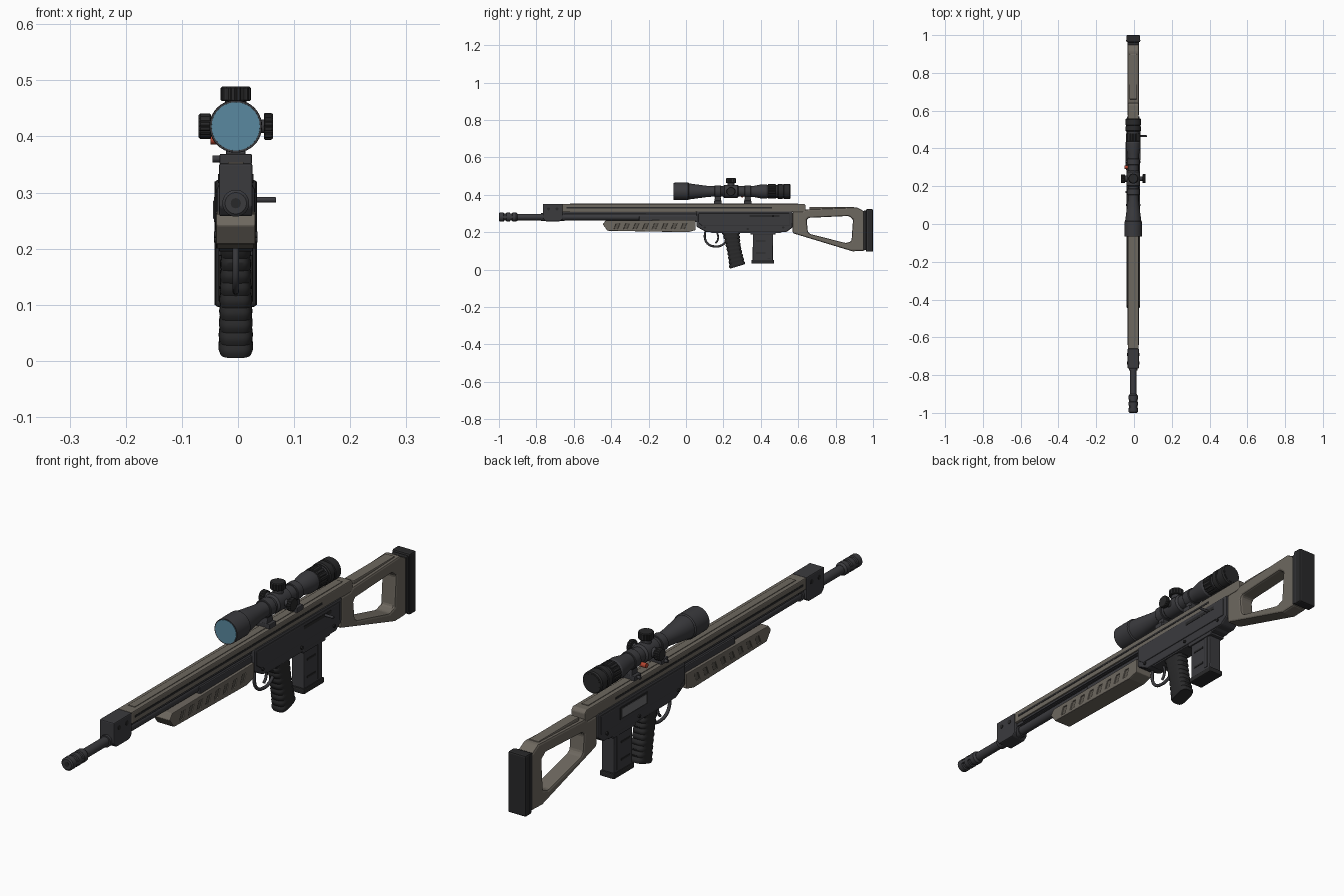
import bpy, bmesh, math
from mathutils import Vector, Matrix

if "Cube" in bpy.data.objects:
    bpy.data.objects.remove(bpy.data.objects["Cube"])

XC = -0.004  # the body sits slightly left because the bolt handle sticks out


def material(name, r, g, b):
    m = bpy.data.materials.new(name)
    m.diffuse_color = (r, g, b, 1)
    m.use_nodes = True
    m.node_tree.nodes["Principled BSDF"].inputs["Base Color"].default_value = m.diffuse_color
    return m


TAN = material("tan", 0.155, 0.138, 0.115)
SLOT = material("slot", 0.10, 0.09, 0.075)
DARK = material("dark_metal", 0.043, 0.043, 0.048)
BLACK = material("black", 0.022, 0.022, 0.023)
STEEL = material("steel", 0.16, 0.16, 0.17)
GLASS = material("glass", 0.10, 0.25, 0.35)
RED = material("red", 0.45, 0.06, 0.03)


def finish(name, bm, mat, bevel=0, smooth=True):
    bmesh.ops.recalc_face_normals(bm, faces=bm.faces)
    me = bpy.data.meshes.new(name)
    bm.to_mesh(me)
    bm.free()
    ob = bpy.data.objects.new(name, me)
    bpy.context.collection.objects.link(ob)
    me.materials.append(mat)
    if smooth:
        bpy.context.view_layer.objects.active = ob
        ob.select_set(True)
        bpy.ops.object.shade_smooth_by_angle(angle=math.radians(32))
        ob.select_set(False)
    if bevel:
        add_bevel(ob, bevel)
    return ob


def add_bevel(ob, width, seg=2):
    b = ob.modifiers.new("bevel", 'BEVEL')
    b.width, b.segments, b.limit_method = width, seg, 'ANGLE'
    b.angle_limit = math.radians(28)


def prism(name, pts, hw, mat, bevel=0, x=0):
    """Side profile in (y, z), extruded to half width hw."""
    bm = bmesh.new()
    f = bm.faces.new([bm.verts.new((XC + x - hw, y, z)) for y, z in pts])
    r = bmesh.ops.extrude_face_region(bm, geom=[f])
    bmesh.ops.translate(bm, vec=(2 * hw, 0, 0), verts=[v for v in r['geom'] if isinstance(v, bmesh.types.BMVert)])
    return finish(name, bm, mat, bevel, False)


def box(name, y0, y1, z0, z1, hw, mat, bevel=0, x=0):
    return prism(name, [(y0, z0), (y1, z0), (y1, z1), (y0, z1)], hw, mat, bevel, x)


def cut(ob, cutter):
    m = ob.modifiers.new("cut", 'BOOLEAN')
    m.object, m.operation, m.solver = cutter, 'DIFFERENCE', 'EXACT'
    cutter.hide_render = True
    cutter.hide_set(True)


def loft(name, rings, mat, bevel=0):
    bm = bmesh.new()
    vs = [[bm.verts.new(p) for p in ring] for ring in rings]
    n = len(vs[0])
    for a, b in zip(vs, vs[1:]):
        for i in range(n):
            bm.faces.new((a[i], a[(i + 1) % n], b[(i + 1) % n], b[i]))
    bm.faces.new(vs[0])
    bm.faces.new(vs[-1])
    return finish(name, bm, mat, bevel)


def turned(name, prof, mat, base=(0, 0, 0), axis='Y', n=32, flute=0):
    """Turned part: prof is (distance along axis, radius)."""
    rot = Vector((0, 0, 1)).rotation_difference(Vector([float(axis == c) for c in 'XYZ'])).to_matrix()
    o = Vector(base) + Vector((XC, 0, 0))
    rings = []
    for d, r in prof:
        ring = []
        for i in range(n):
            a = 2 * math.pi * i / n
            q = r * (1 - flute * (i % 4 < 1))
            ring.append(o + rot @ Vector((q * math.cos(a), q * math.sin(a), d)))
        rings.append(ring)
    return loft(name, rings, mat)


# Barrel and muzzle brake
BZ = 0.281
turned("barrel", [(-0.92, .017), (-0.6, .017), (0.08, .019)], DARK, (0, 0, BZ))
turned("muzzle_brake", [(-1, .019), (-.996, .024), (-.975, .024), (-.973, .019), (-.962, .019), (-.96, .024),
       (-.942, .024), (-.94, .019), (-.93, .019), (-.928, .024), (-.908, .024), (-.9, .018)], DARK, (0, 0, BZ))
turned("muzzle_bore", [(-1.0005, .009), (-.99, .009)], BLACK, (0, 0, BZ))
for s in (-1, 1):
    for y in (-.968, -.935):
        box("brake_rib", y - .009, y + .009, BZ - .006, BZ + .006, .004, DARK, 0, s * .0195)

# Front block with screws
prism("front_block", [(-.765, .275), (-.75, .258), (-.675, .258), (-.66, .27), (-.66, .352), (-.765, .352)], .03, DARK, .004)
for y, z in ((-.735, .325), (-.69, .325)):
    turned("block_screw", [(-.032, .008), (.032, .008)], BLACK, (0, y, z), 'X', 16)
turned("barrel_collar", [(-.775, .022), (-.65, .022)], DARK, (0, 0, BZ))

# Long upper beam with side grooves
beam = prism("upper_beam", [(-.66, .308), (.635, .308), (.64, .313), (.64, .342), (.63, .352), (-.66, .352)], .029, TAN, .006)
for s in (-1, 1):
    box("beam_groove", -.64, .46, .326, .334, .002, BLACK, 0, s * .0282)
    box("beam_lower_rail", -.62, .05, .300, .309, .004, DARK, 0, s * .02)
box("beam_liner", -.66, .06, .297, .31, .018, DARK)
box("top_strip", -.62, .6, .35, .3545, .014, TAN, .001)

# Lower handguard with slanted slots
guard = prism("lower_handguard", [(-.445, .242), (-.43, .262), (.052, .266), (.052, .212), (.01, .2), (-.42, .208)], .035, TAN)
for s in (-1, 1):
    for i in range(8):
        y = -.385 + i * .051
        pts = [(y, .218), (y + .02, .218), (y + .032, .247), (y + .012, .247)]
        cut(guard, prism("slot_cutter", pts, .005, SLOT, 0, s * .035))
        prism("handguard_slot", pts, .001, SLOT, 0, s * .0305)
add_bevel(guard, .006)
box("handguard_liner", -.25, .06, .255, .287, .024, DARK, .003)

# Receiver
prism("receiver", [(.055, .23), (.11, .2), (.535, .2), (.57, .225), (.57, .312), (.055, .312)], .034, DARK, .006)
prism("receiver_side_plate", [(.065, .25), (.09, .232), (.555, .232), (.555, .302), (.065, .302)], .037, DARK, .004)
prism("receiver_lower", [(.12, .205), (.14, .195), (.5, .195), (.52, .205)], .03, DARK, .002)
box("ejection_port_frame", .285, .445, .247, .292, .002, BLACK, .001, -.037)
box("ejection_port", .295, .435, .253, .286, .002, STEEL, .001, -.0382)
box("bolt_slot", .34, .5, .281, .293, .001, BLACK, 0, .0372)
turned("bolt_handle", [(.02, .005), (.07, .005), (.072, .004)], DARK, (0, .465, .287), 'X', 16)
for y, z in ((.1, .225), (.33, .217), (.52, .225)):
    turned("receiver_pin", [(-.039, .006), (.039, .006)], BLACK, (0, y, z), 'X', 16)

# Trigger guard and trigger
def bent_rod(name, pts, r, mat):
    cu = bpy.data.curves.new(name, 'CURVE')
    cu.dimensions, cu.bevel_depth, cu.bevel_resolution, cu.use_fill_caps = '3D', r, 3, True
    sp = cu.splines.new('BEZIER')
    sp.bezier_points.add(len(pts) - 1)
    for bp, (y, z) in zip(sp.bezier_points, pts):
        bp.co = (XC, y, z)
        bp.handle_left_type = bp.handle_right_type = 'AUTO'
    ob = bpy.data.objects.new(name, cu)
    bpy.context.collection.objects.link(ob)
    cu.materials.append(mat)


bent_rod("trigger_guard", [(.102, .205), (.102, .165), (.118, .137), (.155, .124), (.19, .13), (.215, .15)], .006, DARK)
bent_rod("trigger", [(.165, .2), (.172, .175), (.168, .155), (.157, .142)], .005, DARK)

# Ribbed pistol grip
rings = []
levels = 27
for k in range(levels + 1):
    t = k / levels
    rib = 1.0 if k % 3 or k < 3 or k > 25 else 0.9
    cy, cz = .238 + .037 * t, .205 - .188 * t
    hy, hx = (.049 - .012 * math.sin(math.pi * t) * .6 - .006 * t) * rib, (.027 + .004 * t) * (.5 + .5 * rib)
    if k == levels:
        hy, hx = hy * .92, hx * .9
    ring = []
    for i in range(28):
        a = 2 * math.pi * i / 28
        c, s = math.cos(a), math.sin(a)
        u = math.copysign(abs(c) ** .6, c)
        w = math.copysign(abs(s) ** .6, s)
        ring.append((XC + hx * w, cy + hy * u, cz + .012 * u * t))
    rings.append(ring)
loft("pistol_grip", rings, BLACK)

# Magazine
prism("magazine", [(.358, .215), (.356, .045), (.464, .045), (.466, .215)], .026, DARK, .004)
box("magazine_base", .35, .471, .032, .052, .03, BLACK, .004)
for s in (-1, 1):
    for z in (.085, .15):
        box("magazine_rib", .375, .425, z, z + .007, .0015, BLACK, 0, s * .0265)
    box("magazine_edge", .435, .452, .06, .19, .0015, DARK, .001, s * .027)
box("magazine_well", .345, .478, .187, .21, .031, DARK, .003)

# Skeleton stock and butt pad
stock = prism("stock", [(.57, .195), (.57, .31), (.62, .31), (.64, .322), (.915, .333), (.955, .31), (.955, .1), (.89, .098)], .03, TAN)
cut(stock, prism("stock_cutter", [(.652, .2), (.645, .265), (.655, .277), (.87, .287), (.893, .268),
    (.885, .152), (.855, .142), (.665, .19)], .1, TAN))
add_bevel(stock, .008)
box("stock_cheek_strip", .66, .9, .318, .336, .02, TAN, .004)
box("butt_plate", .948, .965, .105, .315, .031, BLACK, .003)
box("butt_pad", .962, 1.0, .096, .323, .037, BLACK, .006)
for z in (.13, .29):
    box("butt_pad_groove", .97, .974, z - .03 if z < .2 else z - .13, z + .03, .0375, DARK)

# Scope body
SZ = .418
C = (0, 0, SZ)
turned("scope_tube", [(-.062, .044), (-.02, .044), (.015, .043), (.06, .037), (.12, .029), (.14, .028), (.34, .028),
       (.37, .031), (.405, .038), (.43, .038), (.436, .034), (.5, .034), (.51, .037), (.55, .037)], DARK, C, n=40)
turned("scope_front_rim", [(-.0655, .043), (-.066, .0465), (-.03, .047), (.012, .047), (.016, .043)], DARK, C, n=40)
turned("scope_front_lens", [(-.067, .043), (-.06, .0435)], GLASS, C, n=40)
turned("scope_power_ring", [(.438, .037), (.44, .039), (.478, .039), (.48, .037)], BLACK, C, n=64, flute=.06)
turned("scope_eyepiece", [(.49, .037), (.494, .041), (.515, .041), (.517, .038), (.522, .038), (.524, .041),
       (.553, .041), (.558, .037)], BLACK, C, n=40)
turned("scope_rear_lens", [(.55, .032), (.559, .032)], BLACK, C)
turned("scope_saddle", [(.198, .028), (.205, .035), (.275, .035), (.282, .028)], DARK, C)

# Turret knobs
K = (0, .24, SZ)
turned("top_turret_stem", [(.02, .019), (.05, .019)], DARK, K, 'Z')
turned("top_turret", [(.045, .025), (.047, .027), (.068, .027), (.071, .024)], BLACK, K, 'Z', 64, .07)
turned("right_knob_stem", [(.02, .012), (.055, .012)], DARK, K, 'X')
turned("right_knob", [(.05, .022), (.052, .024), (.063, .024), (.066, .022)], BLACK, K, 'X', 64, .07)
turned("left_knob_stem", [(-.05, .018), (-.02, .018)], DARK, K, 'X')
turned("left_knob", [(-.066, .02), (-.063, .023), (-.046, .023), (-.044, .021)], BLACK, K, 'X', 64, .07)
turned("red_marker", [(-.045, .009), (-.02, .009)], RED, (0, .3, .395), 'X', 16)

# Scope mounts
for y in (.17, .33):
    turned("scope_ring", [(y - .017, .031), (y - .015, .033), (y + .015, .033), (y + .017, .031)], DARK, C)
    prism("mount_post", [(y - .02, .362), (y + .02, .362), (y + .013, .395), (y - .013, .395)], .017, DARK, .002)
    box("mount_clamp", y - .02, y + .02, .35, .369, .029, DARK, .003)
    turned("clamp_screw", [(-.041, .006), (.02, .006)], DARK, (0, y, .36), 'X', 16)
